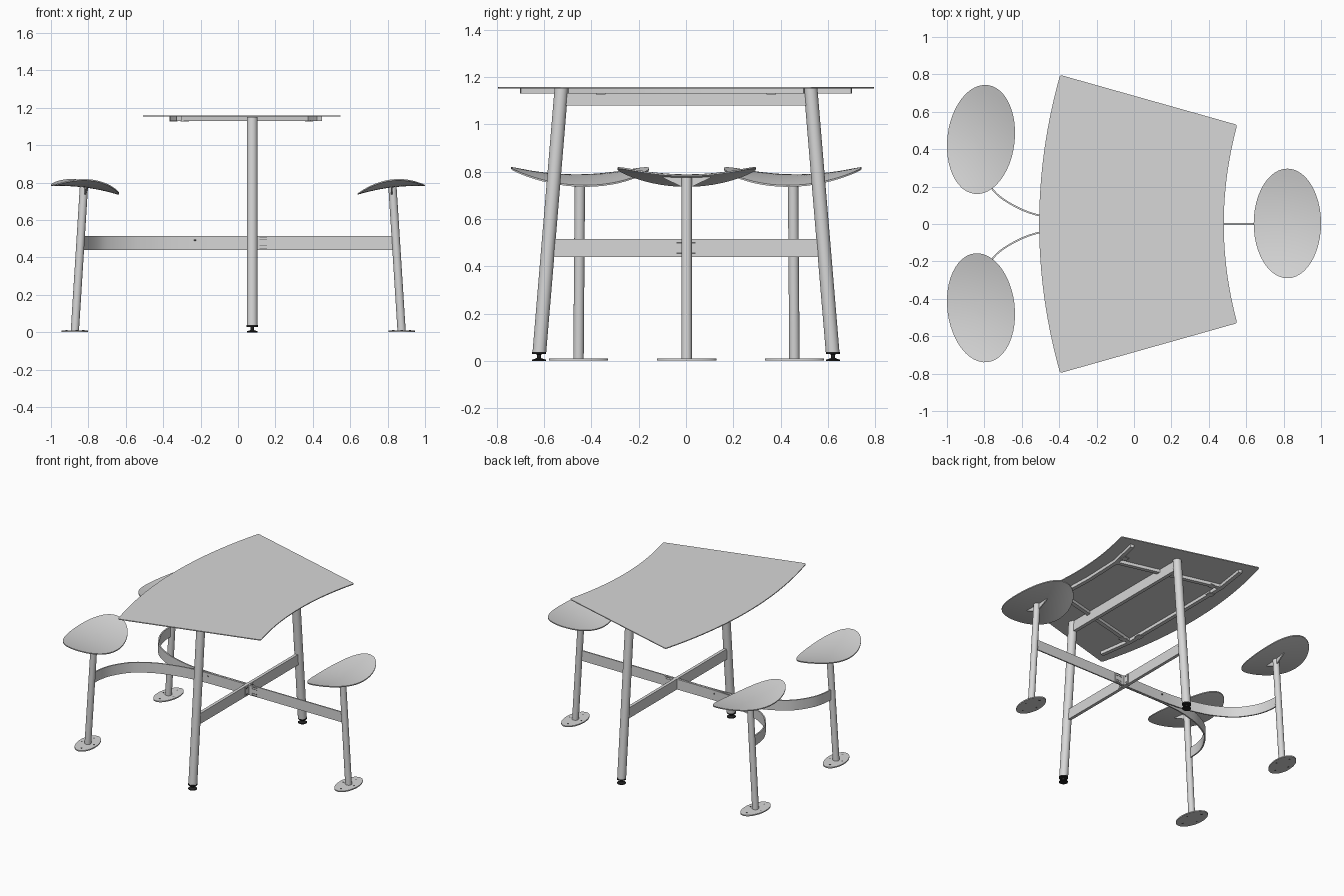
import bpy, bmesh, math
from mathutils import Matrix, Vector

if "Cube" in bpy.data.objects:
    bpy.data.objects.remove(bpy.data.objects["Cube"])


def material(name, rgb):
    m = bpy.data.materials.new(name)
    m.diffuse_color = (*rgb, 1)
    m.use_nodes = True
    m.node_tree.nodes["Principled BSDF"].inputs["Base Color"].default_value = m.diffuse_color
    return m


STEEL = material("light grey steel", (0.68, 0.68, 0.68))
BLACK = material("black rubber", (0.015, 0.015, 0.015))
DARK = material("dark grey slot", (0.12, 0.12, 0.12))


def finish(name, bm, mat=STEEL, frame=None):
    bmesh.ops.recalc_face_normals(bm, faces=bm.faces)
    if frame:
        bm.transform(frame)
    me = bpy.data.meshes.new(name)
    bm.to_mesh(me)
    bm.free()
    ob = bpy.data.objects.new(name, me)
    me.materials.append(mat)
    bpy.context.collection.objects.link(ob)
    return ob


def loft(name, rings, mat=STEEL, frame=None):
    """Closed rings of points joined by quads, capped at both ends."""
    bm = bmesh.new()
    vs = [[bm.verts.new(p) for p in r] for r in rings]
    n = len(rings[0])
    for a, b in zip(vs, vs[1:]):
        for i in range(n):
            j = (i + 1) % n
            bm.faces.new((a[i], a[j], b[j], b[i]))
    bm.faces.new(vs[0])
    bm.faces.new(vs[-1])
    return finish(name, bm, mat, frame)


def ellipse(cx, cy, z, rx, ry, n=32):
    return [(cx + rx * math.cos(2 * math.pi * i / n),
             cy + ry * math.sin(2 * math.pi * i / n), z) for i in range(n)]


def tube(name, p, q, r, mat=STEEL, frame=None):
    return loft(name, [ellipse(*p, r, r), ellipse(*q, r, r)], mat, frame)


def box(name, lo, hi, mat=STEEL, frame=None):
    rings = [[(lo[0], lo[1], z), (hi[0], lo[1], z), (hi[0], hi[1], z), (lo[0], hi[1], z)]
             for z in (lo[2], hi[2])]
    return loft(name, rings, mat, frame)


def bar(name, pts, width, z0, z1):
    """Flat bar of rectangular section swept along a plan path."""
    pts = [Vector(p) for p in pts]
    rings = []
    for i, p in enumerate(pts):
        d = pts[min(i + 1, len(pts) - 1)] - pts[max(i - 1, 0)]
        n = Vector((-d.y, d.x)).normalized() * width / 2
        a, b = p + n, p - n
        rings.append([(a.x, a.y, z0), (b.x, b.y, z0), (b.x, b.y, z1), (a.x, a.y, z1)])
    return loft(name, rings)


# Table top: fan-shaped sheet with one convex and one concave edge
bm = bmesh.new()
N = 32
outline, corners = [], []
for x_mid, x_end, half, s in ((-0.507, -0.395, 0.797, -1), (0.48, 0.552, 0.53, 1)):
    for i in range(N + 1):
        t = s * (2 * i / N - 1)
        v = bm.verts.new((x_mid + (x_end - x_mid) * t * t, half * t, 1.153))
        outline.append(v)
        if i in (0, N):
            corners.append(v)
bm.faces.new(outline)
bmesh.ops.bevel(bm, geom=corners, offset=0.012, segments=4, profile=0.5, affect='VERTICES')
ext = bmesh.ops.extrude_face_region(bm, geom=bm.faces[:])
bmesh.ops.translate(bm, vec=(0, 0, 0.006),
                    verts=[g for g in ext["geom"] if isinstance(g, bmesh.types.BMVert)])
finish("table_top", bm)

# Support frame under the top
RZ = (1.131, 1.153)
bar("frame_rail_wide", [(-0.315, 0.70), (-0.35, 0.46), (-0.352, 0), (-0.35, -0.46), (-0.315, -0.70)],
    0.028, *RZ)
bar("frame_rail_narrow", [(0.435, 0.50), (0.385, 0.28), (0.375, 0), (0.385, -0.28), (0.435, -0.50)],
    0.028, *RZ)
for s in (-1, 1):
    bar("frame_side_rail", [(-0.34, 0.46 * s), (0.375, 0.28 * s)], 0.028, *RZ)
    for x, y in ((-0.285, 0.45), (0.38, 0.36), (-0.345, 0.36)):
        box("frame_tab", (x - 0.022, y * s - 0.02, 1.127), (x + 0.022, y * s + 0.02, 1.133))

# Two leaning main legs with adjustable feet
LX = 0.076
for s in (-1, 1):
    tube("main_leg", (LX, 0.62 * s, 0.037), (LX, 0.527 * s, 1.152), 0.029)
    profile = [(0.029, 0), (0.029, 0.005), (0.012, 0.011), (0.009, 0.013), (0.009, 0.028),
               (0.03, 0.029), (0.03, 0.038)]
    loft("leveling_foot", [ellipse(LX, 0.622 * s, z, r, r, 24) for r, z in profile], BLACK)

# Cross beams between the legs
bar("upper_cross_beam", [(LX, -0.53), (LX, 0.53)], 0.026, 1.08, 1.152)
bar("lower_cross_beam", [(LX, -0.58), (LX, 0.58)], 0.022, 0.44, 0.515)

# Flat bars carrying the seats: one straight, two curved
BZ = (0.441, 0.514)
bar("straight_seat_bar", [(LX, 0), (0.84, 0)], 0.009, *BZ)


def smooth_path(p, steps=5):
    p = [Vector(v) for v in p]
    p = [2 * p[0] - p[1]] + p + [2 * p[-1] - p[-2]]
    out = []
    for a, b, c, d in zip(p, p[1:], p[2:], p[3:]):
        for k in range(steps):
            t = k / steps
            out.append(0.5 * (2 * b + (c - a) * t + (2 * a - 5 * b + 4 * c - d) * t * t
                              + (3 * b - a - 3 * c + d) * t ** 3))
    return out + [p[-2]]


for s in (-1, 1):
    path = [(0.07, 0.006), (-0.2, 0.006), (-0.38, 0.018), (-0.505, 0.045), (-0.6, 0.077),
            (-0.7, 0.133), (-0.76, 0.19), (-0.815, 0.28), (-0.838, 0.36), (-0.844, 0.44)]
    bar("curved_seat_bar", smooth_path([(x, y * s) for x, y in path]), 0.009, *BZ)
    tube("bar_bolt", (-0.23, 0.011 * s, 0.487), (-0.23, 0.011 * s, 0.495), 0.005, DARK)

    # Angle bracket where the bars cross
    y0, y1 = sorted((0.004 * s, 0.009 * s))
    box("bracket_side", (0.087, y0, 0.443), (0.163, y1, 0.512))
    y2, y3 = sorted((0.004 * s, 0.046 * s))
    box("bracket_face", (0.087, y2, 0.443), (0.092, y3, 0.512))
    ya, yb = sorted((0.008 * s, 0.0105 * s))
    yc, yd = sorted((0.018 * s, 0.040 * s))
    for z in (0.456, 0.500):
        for k in (-1, 1):
            zz = z + 0.006 * k
            box("bracket_slot", (0.115, ya, zz - 0.0015), (0.155, yb, zz + 0.0015), DARK)
        box("bracket_slot", (0.091, yc, z - 0.003), (0.0935, yd, z + 0.003), DARK)


# Seat units: dished oval seat, post and base plate; local x points outward
def seat_height(u, v):
    return 0.781 + 0.125 * u - 0.48 * u * u + 0.42 * v * v


def seat_unit(cx, cy, angle):
    frame = Matrix.Translation((cx, cy, 0)) @ Matrix.Rotation(angle, 4, 'Z')
    rings = []
    for f, drop in [(k / 8, 0.007) for k in range(1, 9)] + [(k / 8, 0) for k in range(8, 0, -1)]:
        rings.append([(x, y, seat_height(x, y) - drop)
                      for x, y, _ in ellipse(0, 0, 0, 0.18 * f, 0.293 * f, 48)])
    loft("seat", rings, STEEL, frame)
    tube("seat_post", (0.055, 0, 0.002), (0.006, 0, 0.776), 0.022, STEEL, frame)
    loft("post_base_plate", [ellipse(0.055, 0, z, 0.07, 0.126, 40) for z in (0.002, 0.01)],
         STEEL, frame)
    for u, v in ((0, 0.085), (0, -0.085), (0.045, 0), (-0.045, 0)):
        tube("bolt_hole", (0.055 + u, v, 0.001), (0.055 + u, v, 0.011), 0.006, DARK, frame)
    # Tapered fins joining the seat to its post
    for s in (-1, 1):
        fin = [[(0.002 + dx, s * 0.018, 0.735), (0.002 + dx, s * 0.10, 0.774),
                (0.002 + dx, s * 0.10, 0.781), (0.002 + dx, s * 0.018, 0.777)]
               for dx in (-0.004, 0.004)]
        loft("seat_fin", fin, STEEL, frame)


seat_unit(0.82, 0.003, 0)
for s in (-1, 1):
    seat_unit(-0.818, 0.45 * s + 0.002, math.pi - 0.12 * s)

# Smooth the round parts and keep the edges sharp
bpy.ops.object.select_all(action='SELECT')
bpy.context.view_layer.objects.active = bpy.context.selected_objects[0]
bpy.ops.object.shade_smooth_by_angle(angle=math.radians(35))
